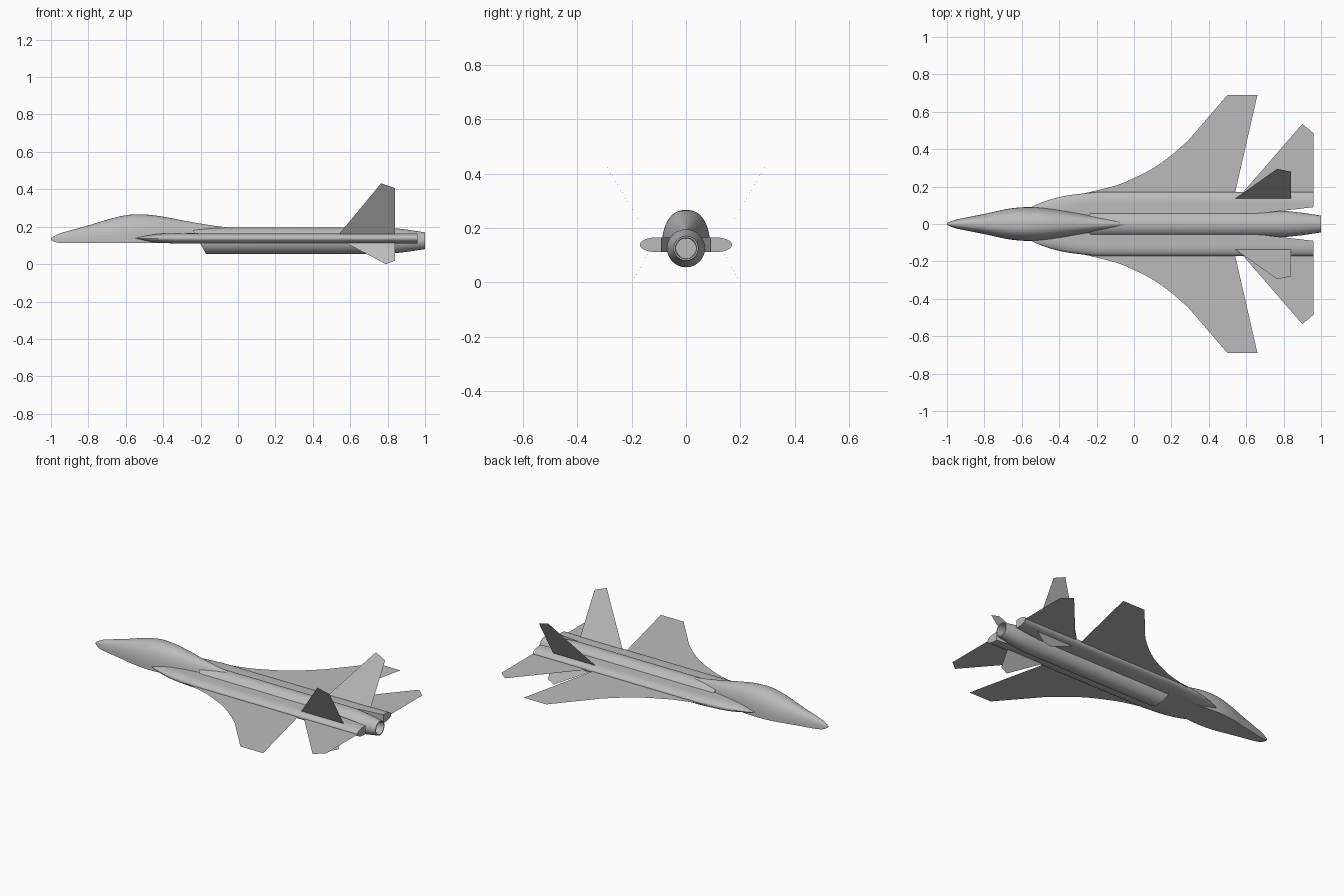
import bpy, math

cube = bpy.data.objects.get("Cube")
if cube:
    bpy.data.objects.remove(cube, do_unlink=True)

GREY = (0.5, 0.5, 0.5, 1.0)
grey = bpy.data.materials.new("airframe_grey")
grey.use_nodes = True
grey.diffuse_color = GREY
grey.node_tree.nodes["Principled BSDF"].inputs["Base Color"].default_value = GREY


def make(name, verts, faces, smooth=True):
    mesh = bpy.data.meshes.new(name)
    mesh.from_pydata(verts, [], faces)
    mesh.materials.append(grey)
    ob = bpy.data.objects.new(name, mesh)
    bpy.context.collection.objects.link(ob)
    bpy.ops.object.select_all(action="DESELECT")
    ob.select_set(True)
    bpy.context.view_layer.objects.active = ob
    if smooth:
        bpy.ops.object.mode_set(mode="EDIT")
        bpy.ops.mesh.select_all(action="SELECT")
        bpy.ops.mesh.normals_make_consistent(inside=False)
        bpy.ops.object.mode_set(mode="OBJECT")
        bpy.ops.object.shade_smooth_by_angle(angle=math.radians(35))
    return ob


def loft(name, rings):
    """Skin closed rings of equal length and cap both ends."""
    n = len(rings[0])
    faces = [(k * n + i, k * n + (i + 1) % n, (k + 1) * n + (i + 1) % n, (k + 1) * n + i)
             for k in range(len(rings) - 1) for i in range(n)]
    faces += [tuple(range(n)), tuple(range((len(rings) - 1) * n, len(rings) * n))]
    return make(name, [p for r in rings for p in r], faces)


def spline(pts, steps=6):
    """Catmull-Rom points through a list of stations."""
    out = []
    p = [pts[0]] + pts + [pts[-1]]
    for a, b, c, d in zip(p, p[1:], p[2:], p[3:]):
        for s in range(steps):
            t = s / steps
            out.append(tuple(0.5 * (2 * j + (k - i) * t + (2 * i - 5 * j + 4 * k - l) * t * t
                                    + (3 * j - i - 3 * k + l) * t ** 3)
                             for i, j, k, l in zip(a, b, c, d)))
    return out + [pts[-1]]


# Forward fuselage with blended cockpit: x, half width, base z, top z
stations = [(-1, .004, .13, .138), (-.98, .014, .119, .151), (-.94, .026, .113, .168),
            (-.8, .054, .112, .207), (-.68, .08, .112, .243), (-.58, .09, .112, .264),
            (-.48, .086, .112, .264), (-.38, .073, .112, .25), (-.26, .053, .112, .227),
            (-.14, .035, .112, .207), (-.04, .015, .112, .194)]


def dome(x, w, lo, hi, n=24):
    pts = []
    for i in range(n + 1):
        a = math.pi * i / n
        c, s = math.cos(a), math.sin(a)
        pts.append((x, math.copysign(w * abs(c) ** .83, c), lo + (hi - lo) * abs(s) ** .83))
    return pts


loft("forward_fuselage", [dome(*s) for s in spline(stations)])

# Engine tube with raked intake and hollow nozzle
ENGINE_Z = .125


def ring(x, r, rake=0.0, n=40):
    return [(x - rake * r * math.sin(2 * math.pi * i / n), r * math.cos(2 * math.pi * i / n),
             ENGINE_Z + r * math.sin(2 * math.pi * i / n)) for i in range(n)]


loft("engine_tube", [ring(-.21, .07, .55), ring(.81, .07), ring(.9, .06), ring(1, .045),
                     ring(1, .039), ring(.92, .037)])

# Flat lens-shaped side bodies: x, outer y, inner y, thickness factor
side_path = spline([(-.56, .085, 0, .05), (-.5, .113, 0, .5), (-.43, .136, 0, .85),
                    (-.34, .155, 0, 1), (-.2, .17, 0, 1)], 5)
side_path += [(.7, .17, .06, 1), (.96, .17, .09, 1)]


def lens(x, outer, inner, k, side):
    edge = [(inner, .027)]
    for i in range(13):
        a = math.pi / 2 - math.pi * i / 12
        edge.append((outer - .06 + .06 * math.cos(a), .027 * math.sin(a)))
    edge.append((inner, -.027))
    return [(x, side * y, .138 + k * z) for y, z in edge]


for side, label in ((1, "back"), (-1, "front")):
    loft(label + "_side_body", [lens(*s, side) for s in side_path])

    # Thin wing with a curved leading edge, tailplane and canted fins
    leading = spline([(-.27, .163), (-.1, .205), (0, .246), (.1, .297), (.2, .368), (.29, .447)])
    wing = leading + [(.5, .69), (.66, .69), (.54, .165), (.54, .12), (-.27, .12)]
    tail = [(.54, .12), (.9, .535), (.96, .485), (.96, .1)]
    fin = [(.54, .135, .16), (.765, .295, .432), (.84, .28, .406), (.84, .135, .16)]
    ventral = [(.56, .13, .122), (.79, .2, 0), (.84, .19, .018), (.84, .13, .122)]
    sheets = {"wing": [(x, y, .138) for x, y in wing],
              "tailplane": [(x, y, .138) for x, y in tail],
              "upper_fin": fin, "ventral_fin": ventral}
    for part, outline in sheets.items():
        pts = [(x, side * y, z) for x, y, z in outline]
        order = range(len(pts)) if side < 0 else reversed(range(len(pts)))
        make(label + "_" + part, pts, [tuple(order)], smooth=False)
